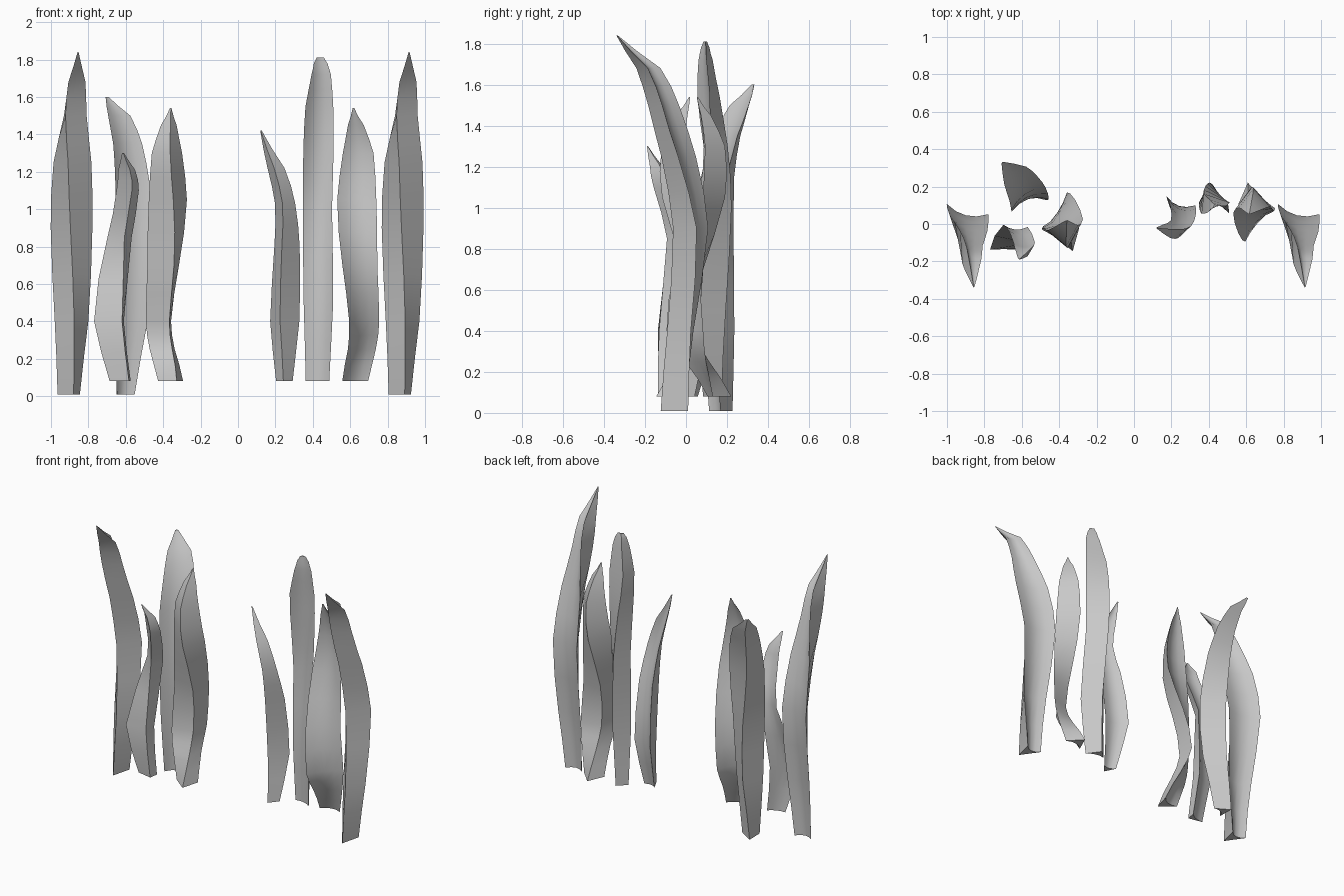
import bpy
import bmesh
from math import sin, cos, radians
from mathutils import Vector, Matrix

cube = bpy.data.objects.get("Cube")
if cube:
    bpy.data.objects.remove(cube, do_unlink=True)

grey = bpy.data.materials.new("plain_grey")
grey.use_nodes = True
grey_colour = (0.58, 0.58, 0.58, 1)
grey.diffuse_color = grey_colour
grey.node_tree.nodes["Principled BSDF"].inputs["Base Color"].default_value = grey_colour

STEPS = 2          # rings per guide section
BACK_HOLLOW = 0.25  # how far the back is scooped toward the keel


def smooth_rows(rows):
    """Pass a smooth spline through the guide sections of a blade."""
    rows = [Vector(row) for row in rows]
    padded = [rows[0]] + rows + [rows[-1]]
    result = []
    for p0, p1, p2, p3 in zip(padded, padded[1:], padded[2:], padded[3:]):
        for step in range(STEPS):
            t = step / STEPS
            tangent_a, tangent_b = (p2 - p0) / 2, (p3 - p1) / 2
            point = p1 + tangent_a * t
            point += (3 * (p2 - p1) - 2 * tangent_a - tangent_b) * t ** 2
            point += (2 * (p1 - p2) + tangent_a + tangent_b) * t ** 3
            # heights stay linear so the rings never cross
            point[0] = p1[0] + (p2[0] - p1[0]) * t
            result.append(point)
    return result + [rows[-1]]


def section(height, x, y, half_width, keel, facing, keel_shift):
    """Keeled cross-section: two edges, a sharp front keel, a hollow back."""
    turn = radians(facing)
    side = Vector((cos(turn), sin(turn), 0)) * half_width
    front = Vector((sin(turn), -cos(turn), 0)) * keel
    centre = Vector((x, y, height))
    ring = [centre - side, centre + front + side * keel_shift, centre + side]
    for across in (0.5, 0, -0.5):
        hollow = BACK_HOLLOW * (1 - across ** 2)
        ring.append(centre + side * across + front * hollow)
    return ring


def blade(name, rows, keel_shift=0):
    """Loft one blade; rows hold height, x, y, half width, keel (hundredths), facing (degrees)."""
    bm = bmesh.new()
    rings = []
    for row in smooth_rows(rows):
        sizes = [value / 100 for value in row[:5]]
        rings.append([bm.verts.new(p) for p in section(*sizes, row[5], keel_shift)])
    count = len(rings[0])
    for lower, upper in zip(rings, rings[1:]):
        for i in range(count):
            j = (i + 1) % count
            bm.faces.new((lower[i], lower[j], upper[j], upper[i]))
    bm.faces.new(rings[0][::-1])
    bm.faces.new(rings[-1])
    bmesh.ops.recalc_face_normals(bm, faces=bm.faces)
    mesh = bpy.data.meshes.new(name)
    bm.to_mesh(mesh)
    bm.free()
    mesh.materials.append(grey)
    obj = bpy.data.objects.new(name, mesh)
    bpy.context.collection.objects.link(obj)
    bpy.ops.object.select_all(action="DESELECT")
    obj.select_set(True)
    bpy.context.view_layer.objects.active = obj
    bpy.ops.object.shade_smooth_by_angle(angle=radians(32))
    return obj


def copy_blade(source, name, matrix):
    """Place a moved copy of a blade."""
    obj = source.copy()
    obj.data = source.data.copy()
    obj.name = name
    obj.data.transform(matrix)
    bpy.context.collection.objects.link(obj)


# Tall outer blades, leaning forward at the tip
outer = blade("outer_blade_right", [
    (1, -90.5, 0.5, 6, 13, 5),
    (40, -89, 3, 9, 12, -4),
    (90, -89, 8, 11.5, 14, -14),
    (125, -88.5, 0.5, 11, 12.5, -23),
    (150, -87, -7.5, 7.3, 12, -34),
    (168, -85.5, -15.5, 5, 10, -38),
    (184, -85.5, -33.5, 0.3, 0.5, -38),
], keel_shift=0.25)
copy_blade(outer, "outer_blade_left", Matrix.Translation((1.77, 0, 0)))

# Rear blade, leaning backward
blade("rear_blade", [
    (1, -60, 14, 5.5, 10, -150),
    (40, -57, 11, 9, 13, -165),
    (80, -55.5, 10, 10.5, 14, -161),
    (115, -56.5, 13.5, 11, 12, -146),
    (135, -59, 19, 9.8, 9.5, -142),
    (150, -63.5, 26, 7.5, 6, -142),
    (160, -70, 32.5, 1, 1, -142),
])

# Short front blade with an S-bend
blade("short_front_blade", [
    (8, -63, -9.5, 6, 5.5, 20),
    (40, -69, -9.5, 9, 6.5, 28),
    (85, -63.3, -1, 6.5, 8, -5),
    (110, -59, -9, 6, 6.5, -6),
    (121, -59.5, -12.5, 4.5, 5, -6),
    (130, -61.5, -18.5, 0.5, 0.5, -6),
], keel_shift=0.5)

# Pair of twisted blades, one turned about
twisted = blade("twisted_blade_right", [
    (8, -36, -4.5, 7, 10.5, 18),
    (25, -40.5, 2, 9, 8, 42),
    (40, -42.5, 7, 12, 7, 56),
    (70, -40, 6, 11, 9, 40),
    (105, -37.5, 0, 10.5, 12, 14),
    (130, -38, -2, 8.2, 10, 10),
    (145, -37, 0, 4.2, 5, 10),
    (154, -36, 2, 0.4, 0.5, 10),
])
turn_about = (Matrix.Translation((0.64, 0.07, 0))
              @ Matrix.Rotation(radians(172), 4, "Z")
              @ Matrix.Translation((0.38, 0, 0)))
copy_blade(twisted, "twisted_blade_left", turn_about)

# Thin inner blade bending to the side
blade("inner_blade", [
    (8, 24.8, 5, 4.5, 7, -10),
    (40, 25, 12.5, 8.2, 12, -18),
    (80, 26.2, 7, 7.2, 11, -20),
    (103, 25.2, 0.5, 5.6, 8, -16),
    (122, 20.3, -1.5, 4.7, 6, -16),
    (142, 12.3, -2, 0.4, 0.5, -16),
], keel_shift=0.15)

# Round-tipped blade with its keel at the back
blade("round_tip_blade", [
    (8, 42.5, 10, 6.5, 7, 165),
    (50, 43, 8, 8.2, 11, 164),
    (100, 42.5, 11, 7.8, 11, 176),
    (130, 43, 10, 8.2, 11, 190),
    (155, 43.5, 8.5, 8, 9.5, 202),
    (172, 44.5, 8, 5.5, 6, 200),
    (178, 44.2, 8.5, 3.8, 3.5, 198),
    (181, 44, 9, 2, 1.5, 195),
], keel_shift=0.35)
